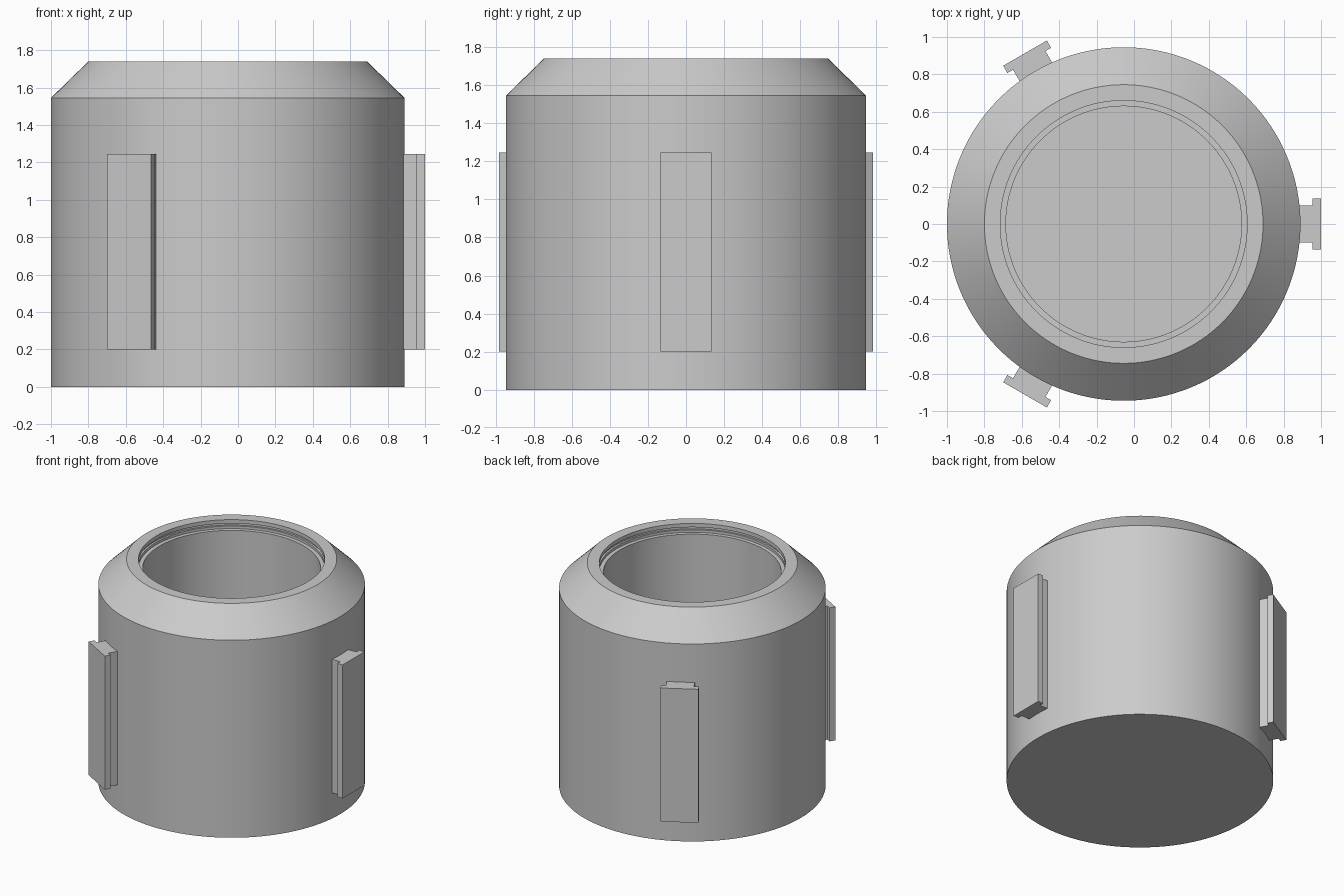
import bpy
import bmesh
import math
from mathutils import Matrix, Vector

cube = bpy.data.objects.get("Cube")
if cube:
    bpy.data.objects.remove(cube, do_unlink=True)

AXIS = Vector((-0.055, 0, 0))  # centre line of the round body

grey = bpy.data.materials.new("plain grey")
grey.use_nodes = True
grey.diffuse_color = (0.6, 0.6, 0.6, 1)
grey.node_tree.nodes["Principled BSDF"].inputs["Base Color"].default_value = grey.diffuse_color


def add_object(name, bm):
    bmesh.ops.recalc_face_normals(bm, faces=bm.faces)
    mesh = bpy.data.meshes.new(name)
    bm.to_mesh(mesh)
    bm.free()
    mesh.materials.append(grey)
    obj = bpy.data.objects.new(name, mesh)
    bpy.context.collection.objects.link(obj)
    return obj


def lathe(name, profile, steps=128):
    """Spin a (radius, height) profile that starts and ends on the axis."""
    bm = bmesh.new()
    verts = [bm.verts.new((r, 0, z)) for r, z in profile]
    edges = [bm.edges.new(pair) for pair in zip(verts, verts[1:])]
    bmesh.ops.spin(bm, geom=verts + edges, cent=(0, 0, 0), axis=(0, 0, 1),
                   angle=math.tau, steps=steps, use_duplicate=False)
    bmesh.ops.remove_doubles(bm, verts=bm.verts, dist=0.0005)
    obj = add_object(name, bm)
    obj.location = AXIS
    return obj


def rail(name, angle):
    """Upright T-section rail standing out from the body wall."""
    half = [(0.92, 0.10), (1.01, 0.10), (1.01, 0.135), (1.055, 0.135)]
    outline = half + [(x, -y) for x, y in reversed(half)]
    bm = bmesh.new()
    face = bm.faces.new([bm.verts.new((x, y, 0.2)) for x, y in outline])
    top = bmesh.ops.extrude_face_region(bm, geom=[face])["geom"]
    bmesh.ops.translate(bm, vec=(0, 0, 1.045),
                        verts=[v for v in top if isinstance(v, bmesh.types.BMVert)])
    bm.transform(Matrix.Translation(AXIS) @ Matrix.Rotation(angle, 4, "Z"))
    return add_object(name, bm)


# Hollow body: outer wall, sloped shoulder, rim, grooved lip, ledge, bore and floor
body = lathe("container_body", [
    (0, 0), (0.945, 0), (0.945, 1.545), (0.745, 1.74),
    (0.66, 1.74), (0.66, 1.71), (0.675, 1.71), (0.675, 1.69), (0.66, 1.69),
    (0.66, 1.67), (0.63, 1.67), (0.63, 0.2), (0, 0.2)])
bpy.ops.object.select_all(action="DESELECT")
body.select_set(True)
bpy.context.view_layer.objects.active = body
bpy.ops.object.shade_smooth_by_angle(angle=math.radians(30))

# Three evenly spaced side rails
for i, side in enumerate(("left", "back_right", "front_right")):
    rail(side + "_rail", i * math.tau / 3)
